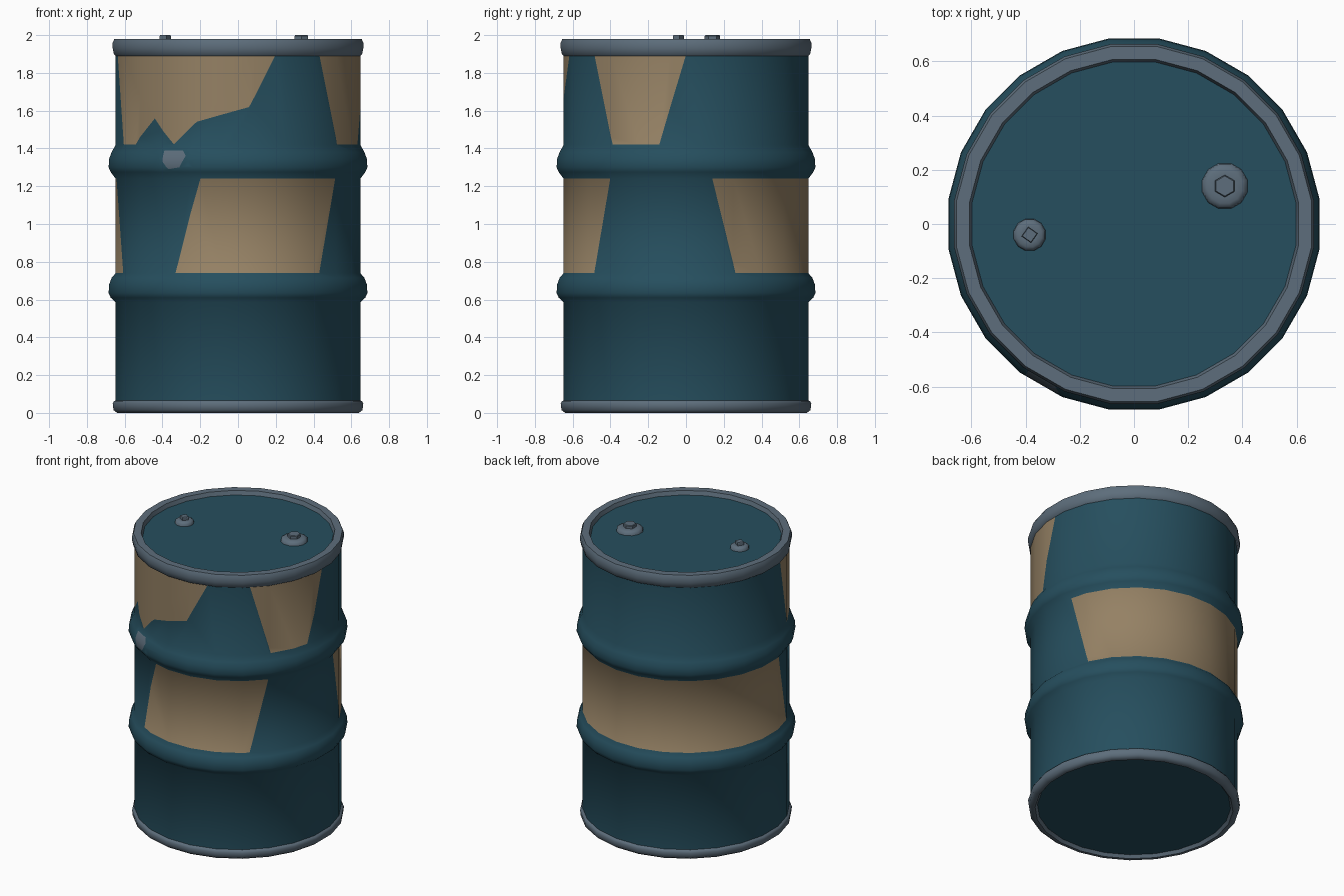
import bpy, bmesh
from math import radians, degrees, sin, cos, atan2, pi
from mathutils import Vector

cube = bpy.data.objects.get("Cube")
if cube:
    bpy.data.objects.remove(cube, do_unlink=True)


def material(name, rgb):
    m = bpy.data.materials.new(name)
    m.use_nodes = True
    m.diffuse_color = (*rgb, 1)
    bsdf = m.node_tree.nodes["Principled BSDF"]
    bsdf.inputs["Base Color"].default_value = (*rgb, 1)
    bsdf.inputs["Roughness"].default_value = 0.7
    return m


TEAL = material("teal paint", (0.019, 0.077, 0.112))
TAN = material("tan paint", (0.30, 0.22, 0.128))
GREY = material("bare steel", (0.11, 0.155, 0.20))


def polar(r, deg, z):
    """Point at an angle measured from the front towards +x."""
    a = radians(deg)
    return Vector((r * sin(a), -r * cos(a), z))


def lathe(profile, sides, cap_top=False, cap_bottom=False, turn=0.0):
    """Spin an (r, z) profile around the z axis."""
    bm = bmesh.new()
    step = 360 / sides
    rings = [[bm.verts.new(polar(r, turn + step * (j + 0.5), z)) for j in range(sides)]
             for r, z in profile]
    for low, high in zip(rings, rings[1:]):
        for j in range(sides):
            k = (j + 1) % sides
            bm.faces.new((low[j], low[k], high[k], high[j]))
    if cap_top:
        bm.faces.new(rings[-1])
    if cap_bottom:
        bm.faces.new(rings[0][::-1])
    return bm


def finish(bm, name, mats, smooth=None, location=(0, 0, 0)):
    mesh = bpy.data.meshes.new(name)
    bm.to_mesh(mesh)
    bm.free()
    for m in mats:
        mesh.materials.append(m)
    ob = bpy.data.objects.new(name, mesh)
    ob.location = location
    bpy.context.collection.objects.link(ob)
    if smooth:
        bpy.ops.object.select_all(action="DESELECT")
        ob.select_set(True)
        bpy.context.view_layer.objects.active = ob
        bpy.ops.object.shade_smooth_by_angle(angle=radians(smooth))
    return ob


def azimuth(p, middle):
    """Angle from the front, unwrapped to lie near the given middle."""
    a = degrees(atan2(p.x, -p.y))
    return (a - middle + 180) % 360 - 180 + middle


def inside(a, z, poly):
    hit = False
    for (a1, z1), (a2, z2) in zip(poly, poly[1:] + poly[:1]):
        if (z1 > z) != (z2 > z) and a < a1 + (z - z1) * (a2 - a1) / (z2 - z1):
            hit = not hit
    return hit


def paint(bm, poly, index):
    """Cut an (angle, height) outline into the shell and colour its inside."""
    angles = [p[0] for p in poly]
    heights = [p[1] for p in poly]
    middle = (min(angles) + max(angles)) / 2
    low, high = min(heights) + 0.005, max(heights) - 0.005

    def band():
        return [f for f in bm.faces
                if max(v.co.z for v in f.verts) > low and min(v.co.z for v in f.verts) < high]

    for (a1, z1), (a2, z2) in zip(poly, poly[1:] + poly[:1]):
        if abs(a1 - a2) > 60:
            continue        # long level edges already lie on a ring
        mid, half = (a1 + a2) / 2, abs(a1 - a2) / 2
        p, q = polar(0.66, a1, z1), polar(0.66, a2, z2)
        normal = (q - p).cross(polar(1, mid, 0))
        faces = [f for f in band()
                 if abs(azimuth(f.calc_center_median(), mid) - mid) < half + 9]
        geom = set(faces)
        for f in faces:
            geom.update(f.edges, f.verts)
        bmesh.ops.bisect_plane(bm, geom=list(geom), dist=1e-4, plane_co=p, plane_no=normal)
    for f in band():
        c = f.calc_center_median()
        if inside(azimuth(c, middle), c.z, poly):
            f.material_index = index


SIDES = 24
R = 0.653

# Shell with two rolled hoops
profile = [(R, 0.04)]
for z in (0.585, 1.25):
    profile += [(R, z), (0.68, z + 0.025), (0.691, z + 0.05),
                (0.688, z + 0.095), (0.675, z + 0.13), (R, z + 0.16)]
profile[7] = (R, 1.24)
profile[6] = (R, 0.74)
profile[12] = (R, 1.42)
profile.append((R, 1.90))
shell = lathe(profile, SIDES)

# Painted blocks: two around the top, two around the middle
paint(shell, [(-79, 1.90), (-68, 1.42), (-56.5, 1.42), (-42.8, 1.56), (-31.6, 1.42),
              (-19.8, 1.54), (5.3, 1.62), (18, 1.90)], 1)
paint(shell, [(41.6, 1.90), (53.4, 1.42), (77.5, 1.42), (90, 1.90)], 1)
paint(shell, [(-18, 1.24), (-30.6, 0.74), (41.6, 0.74), (52, 1.24)], 1)
paint(shell, [(102.5, 1.24), (113.6, 0.74), (291, 0.74), (279, 1.24)], 1)
# Chipped spot on the upper hoop
paint(shell, [(-35.7, 1.39), (-26, 1.39), (-24, 1.36), (-27, 1.30),
              (-32.7, 1.29), (-35.7, 1.33)], 2)
finish(shell, "barrel_shell", [TEAL, TAN, GREY], 60)

# Rims
finish(lathe([(0.645, 1.885), (0.662, 1.897), (0.669, 1.93), (0.669, 1.96),
              (0.66, 1.98), (0.612, 1.98), (0.602, 1.95)], SIDES), "top_rim", [GREY], 50)
finish(lathe([(0.61, 0.02), (0.625, 0.0), (0.645, 0.0), (0.665, 0.015),
              (0.669, 0.05), (0.662, 0.062), (0.645, 0.07)], SIDES), "bottom_rim", [GREY], 50)

# Lid and base discs
finish(lathe([(0.604, 1.952)], SIDES, cap_top=True), "lid", [TEAL])
finish(lathe([(0.612, 0.02)], SIDES, cap_bottom=True), "base", [TEAL])

# Plugs: round collar with a faceted knob
for name, x, y, r, knob_r, knob_sides, turn in (
        ("large_plug", 0.335, 0.14, 0.087, 0.041, 6, 30),
        ("small_plug", -0.385, -0.04, 0.061, 0.03, 4, 55)):
    finish(lathe([(r, 1.95), (r * 0.96, 1.968), (r * 0.75, 1.978), (r * 0.45, 1.978)],
                 12, cap_top=True), name + "_collar", [GREY], 50, (x, y, 0))
    finish(lathe([(knob_r, 1.97), (knob_r, 1.995), (knob_r * 0.9, 2.0)],
                 knob_sides, cap_top=True, turn=turn), name + "_knob", [GREY], None, (x, y, 0))
